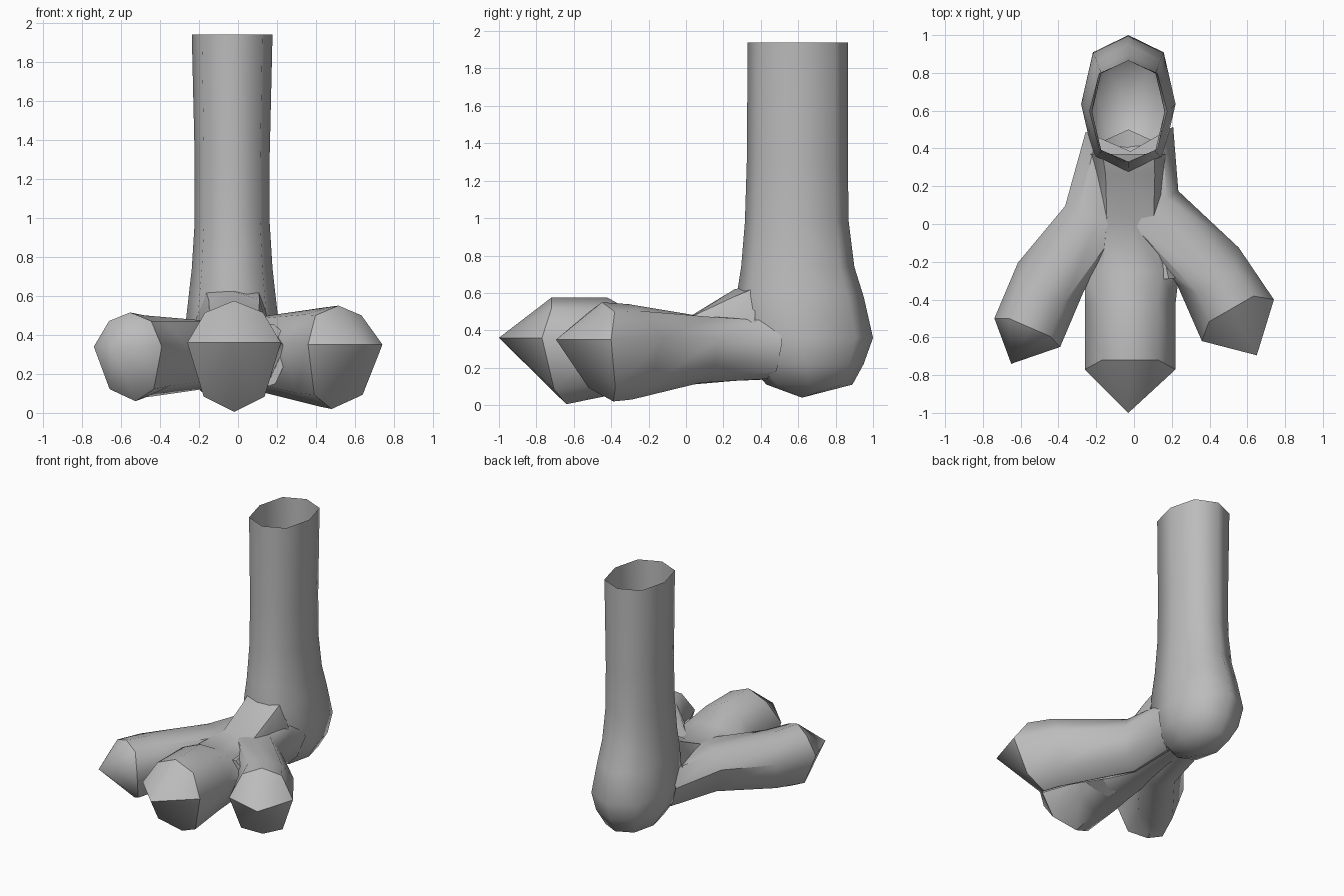
import bpy, bmesh, math
from mathutils import Vector

cube = bpy.data.objects.get("Cube")
if cube:
    bpy.data.objects.remove(cube)

GREY = (0.5, 0.5, 0.5, 1)
grey = bpy.data.materials.new("plain grey")
grey.use_nodes = True
grey.diffuse_color = GREY
grey.node_tree.nodes["Principled BSDF"].inputs["Base Color"].default_value = GREY


def loft(name, rings, tip, angle, sharp_rim=False):
    """Skin closed rings of points, leave the first open and close the last to a tip."""
    bm = bmesh.new()
    loops = [[bm.verts.new(p) for p in ring] for ring in rings]
    n = len(loops[0])
    for a, b in zip(loops, loops[1:]):
        for i in range(n):
            j = (i + 1) % n
            bm.faces.new((a[i], a[j], b[j], b[i]))
    end = bm.verts.new(tip)
    for i in range(n):
        bm.faces.new((loops[-1][i], loops[-1][(i + 1) % n], end))
        if sharp_rim:
            bm.edges.get((loops[-1][i], loops[-1][(i + 1) % n])).smooth = False
    bmesh.ops.recalc_face_normals(bm, faces=bm.faces)
    # An open shell needs its outside checked at the tip
    bm.normal_update()
    inside = sum((v.co for v in loops[-2]), Vector()) / n
    face = end.link_faces[0]
    if face.normal.dot(face.calc_center_median() - inside) < 0:
        bmesh.ops.reverse_faces(bm, faces=bm.faces)
    mesh = bpy.data.meshes.new(name)
    bm.to_mesh(mesh)
    bm.free()
    mesh.materials.append(grey)
    obj = bpy.data.objects.new(name, mesh)
    bpy.context.collection.objects.link(obj)
    bpy.ops.object.select_all(action="DESELECT")
    obj.select_set(True)
    bpy.context.view_layer.objects.active = obj
    bpy.ops.object.shade_smooth_by_angle(angle=math.radians(angle))


# Leg and heel: eight-sided rings as height, front, back, half width
def leg_ring(z, front, back, half):
    points = []
    for k in range(8):
        c, s = math.cos(k * math.pi / 4), math.sin(k * math.pi / 4)
        grow = 1.06 if k % 2 else 1
        points.append((-0.03 + half * c * grow,
                       (front + back) / 2 + (back - front) / 2 * s * grow, z))
    return points


LEG = [(1.94, .33, .865, .207), (1.3, .325, .865, .192), (.98, .315, .87, .192),
       (.74, .295, .9, .207), (.58, .27, .95, .225), (.36, .27, 1, .25),
       (.22, .33, .95, .23), (.11, .43, .89, .16)]
loft("leg_and_heel", [leg_ring(*r) for r in LEG], (-.03, .62, .04), 75)


# Toe: rings across the heading, given as
# centre x, y, half width, top, side height, bottom, shoulder, top shift, bottom shift
def toe_ring(heading, x, y, half, top, side, low, shoulder, top_shift, low_shift):
    along = Vector((heading[0], heading[1], 0)).normalized()
    across = Vector((-along.y, along.x, 0))
    up, down = top - side, low - side
    profile = [(0, up, top_shift), (.62, up * shoulder, top_shift), (1, 0, 0),
               (.65, down * .78, low_shift / 2), (0, down, low_shift),
               (-.65, down * .78, low_shift / 2), (-1, 0, 0),
               (-.62, up * shoulder, top_shift)]
    return [Vector((x, y, side)) + across * half * u + along * a + Vector((0, 0, v))
            for u, v, a in profile]


def toe(name, heading, rings, tip):
    loft(name, [toe_ring(heading, *r) for r in rings], tip, 50, sharp_rim=True)


toe("middle_toe", (0, -1), [
    (-.03, .37, .22, .64, .38, .14, .95, 0, -.13),
    (-.02, .26, .21, .62, .36, .13, .85, 0, 0),
    (-.02, .03, .2, .48, .34, .11, .95, 0, 0),
    (-.01, -.25, .25, .48, .34, .09, .95, 0, 0),
    (-.02, -.42, .24, .575, .36, .05, .72, 0, 0),
    (-.02, -.77, .24, .575, .36, .005, .72, -.05, -.13)], (-.03, -1, .36))

toe("left_toe", (.5, -.87), [
    (.06, .43, .17, .46, .34, .14, .9, 0, 0),
    (.07, .08, .19, .475, .36, .12, .97, 0, 0),
    (.39, -.22, .19, .54, .36, .03, .8, .1, .08),
    (.55, -.51, .22, .55, .35, .02, .75, -.07, -.14)], (.65, -.695, .35))

toe("right_toe", (-.4, -.92), [
    (-.1, .42, .17, .46, .34, .14, .9, 0, 0),
    (-.19, .02, .19, .475, .36, .12, .97, 0, 0),
    (-.44, -.28, .19, .5, .35, .08, .8, .1, .08),
    (-.565, -.575, .19, .515, .34, .06, .75, -.03, -.1)], (-.65, -.74, .34))

# Web: fills the valleys between the toes and ends in a flat front
WEB = [(-.03, .3, .16, .46, .35, .14, .95, 0, 0),
       (-.02, .03, .22, .46, .36, .12, .95, 0, 0),
       (.01, -.28, .28, .46, .36, .09, .95, .01, .01)]
loft("toe_web", [toe_ring((0, -1), *r) for r in WEB], (.01, -.29, .3), 30)
